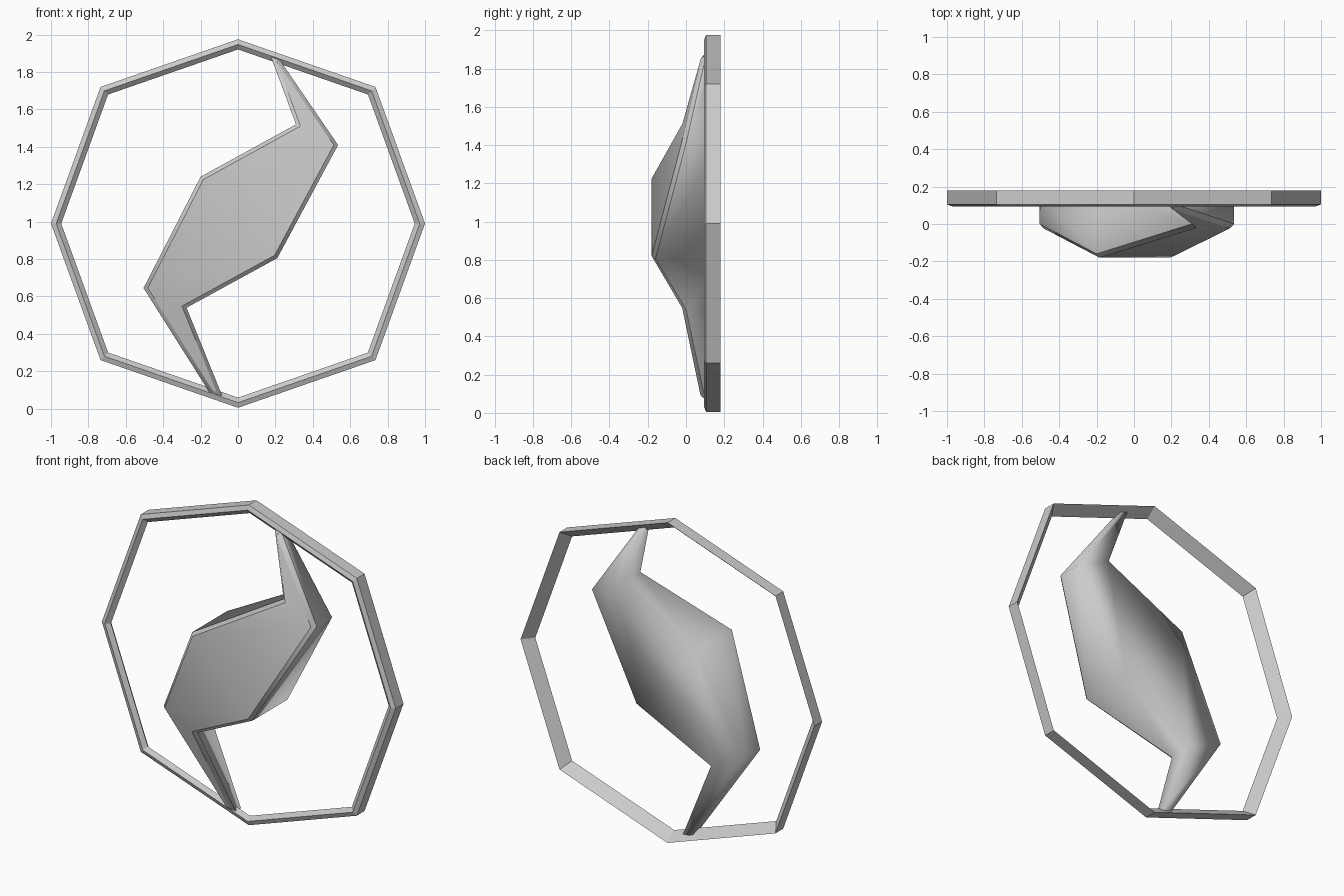
import bpy
import bmesh

cube = bpy.data.objects.get("Cube")
if cube:
    bpy.data.objects.remove(cube, do_unlink=True)

GREY = (0.6, 0.6, 0.6, 1.0)
metal = bpy.data.materials.new("plain_grey")
metal.use_nodes = True
metal.diffuse_color = GREY
metal.node_tree.nodes["Principled BSDF"].inputs["Base Color"].default_value = GREY

MID_Z = 0.99


def finish(bm, name):
    bmesh.ops.recalc_face_normals(bm, faces=bm.faces[:])
    mesh = bpy.data.meshes.new(name)
    bm.to_mesh(mesh)
    bm.free()
    mesh.materials.append(metal)
    obj = bpy.data.objects.new(name, mesh)
    bpy.context.collection.objects.link(obj)
    return obj


# Eight-sided frame: a wedge profile swept round the corners
corners = [(1, 0), (0.735, 0.73), (0, 0.985), (-0.735, 0.73)]
corners += [(-x, -z) for x, z in corners]
profile = [(1.0, 0.18), (1.0, 0.105), (0.972, 0.094), (0.945, 0.115)]  # scale, y
bm = bmesh.new()
rings = [[bm.verts.new((x * s, y, MID_Z + z * s)) for s, y in profile]
         for x, z in corners]
for i, ring in enumerate(rings):
    after = rings[(i + 1) % len(rings)]
    for j in range(len(profile)):
        k = (j + 1) % len(profile)
        bm.faces.new((ring[j], ring[k], after[k], after[j]))
finish(bm, "octagonal_frame")

# Double-tailed blade: outline points as x, z, front y, back y
outline = [
    (-0.20, 1.24, -0.18, 0.18),    # upper shoulder
    (0.31, 1.52, -0.02, 0.15),     # upper notch
    (0.175, 1.885, 0.085, 0.15),   # upper tip
    (0.22, 1.87, 0.085, 0.15),
    (0.535, 1.41, -0.02, 0.15),    # upper elbow
    (0.21, 0.805, -0.18, 0.18),    # lower shoulder
    (-0.275, 0.54, -0.02, 0.15),   # lower notch
    (-0.085, 0.07, 0.08, 0.15),    # lower tip
    (-0.145, 0.075, 0.08, 0.15),
    (-0.505, 0.645, -0.02, 0.15),  # lower elbow
]
panels = [(0, 1, 4, 5), (1, 2, 3, 4), (5, 6, 9, 0), (6, 7, 8, 9)]
bm = bmesh.new()
front = [bm.verts.new((x, f, z)) for x, z, f, b in outline]
back = [bm.verts.new((x, b, z)) for x, z, f, b in outline]
for panel in panels:
    bm.faces.new([front[i] for i in panel])
    bm.faces.new([back[i] for i in reversed(panel)])
rim = []
for i in range(len(outline)):
    j = (i + 1) % len(outline)
    bm.faces.new((front[j], front[i], back[i], back[j]))
    rim.append(bm.edges.get((front[i], front[j])))
bmesh.ops.recalc_face_normals(bm, faces=bm.faces[:])

# Chamfer the front rim and keep its borders crisp
cut = bmesh.ops.bevel(bm, geom=rim, offset=0.02, segments=1, profile=0.5,
                      affect='EDGES', clamp_overlap=True)
chamfer = set(cut["faces"])
for face in bm.faces:
    face.smooth = True
for edge in bm.edges:
    if sum(face in chamfer for face in edge.link_faces) == 1:
        edge.smooth = False
finish(bm, "curved_blade")
